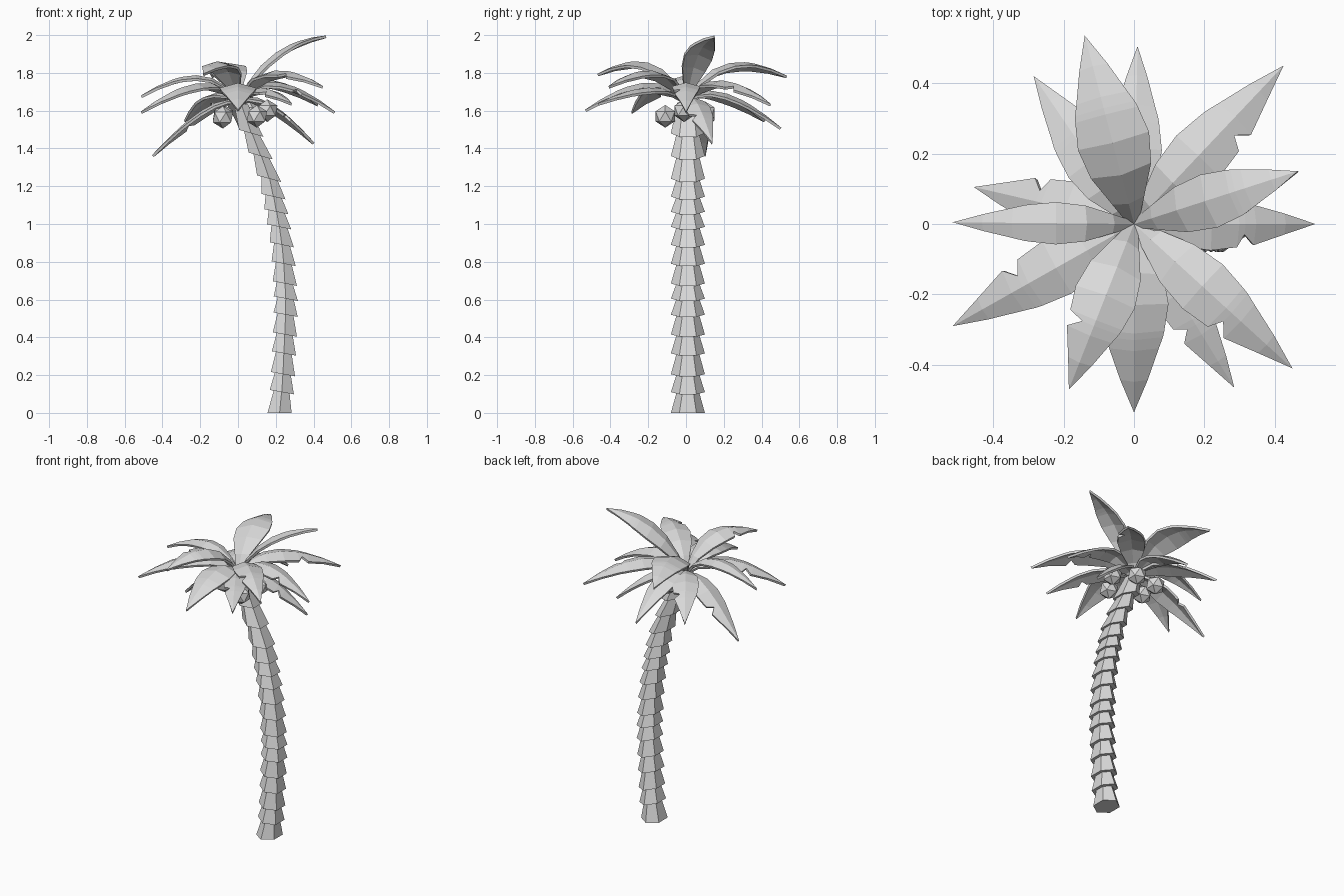
import bpy, bmesh, math
from mathutils import Vector

cube = bpy.data.objects.get("Cube")
if cube:
    bpy.data.objects.remove(cube, do_unlink=True)

grey = bpy.data.materials.new("plain_grey")
grey.use_nodes = True
GREY = (0.7, 0.7, 0.7, 1)
grey.diffuse_color = GREY
grey.node_tree.nodes["Principled BSDF"].inputs["Base Color"].default_value = GREY


def finish(bm, name):
    bmesh.ops.recalc_face_normals(bm, faces=bm.faces)
    mesh = bpy.data.meshes.new(name)
    bm.to_mesh(mesh)
    bm.free()
    mesh.materials.append(grey)
    obj = bpy.data.objects.new(name, mesh)
    bpy.context.collection.objects.link(obj)
    return obj


# Trunk: stacked six-sided collars, each flared at its lower rim
levels = [(0, .22), (.11, .232), (.205, .238), (.315, .243), (.415, .248),
          (.52, .252), (.605, .253), (.685, .248), (.79, .242), (.89, .232),
          (.985, .218), (1.065, .203), (1.145, .187), (1.24, .165),
          (1.36, .12), (1.48, .07), (1.63, .015)]


def ring(bm, x, z, radius, tilt):
    verts = []
    for i in range(6):
        a = math.pi / 2 + i * math.pi / 3
        dx = 0.82 * radius * math.cos(a)
        verts.append(bm.verts.new((x + dx, 0.01 + radius * math.sin(a), z - tilt * dx)))
    return verts


bm = bmesh.new()
for i, ((z0, x0), (z1, x1)) in enumerate(zip(levels, levels[1:])):
    lean = 0.18 + max(0, (x0 - x1)) * 2
    low = ring(bm, x0, z0, 0.09, lean if i else 0)
    high = ring(bm, x1, z1 + 0.012, 0.056, lean)
    bm.faces.new(low)
    bm.faces.new(high)
    for j in range(6):
        k = (j + 1) % 6
        bm.faces.new((low[j], low[k], high[k], high[j]))
finish(bm, "trunk")

# Coconuts: faceted balls under the crown
nuts = [(-.08, -.02, 1.565), (.1, -.11, 1.57), (.155, -.01, 1.6),
        (.06, .1, 1.59), (-.08, .1, 1.575)]
for i, centre in enumerate(nuts):
    bm = bmesh.new()
    bmesh.ops.create_icosphere(bm, subdivisions=1, radius=0.06)
    bmesh.ops.translate(bm, verts=bm.verts, vec=centre)
    finish(bm, f"coconut_{i + 1}")

# Fronds: arched, ridged leaves; some have a slit in one edge
ROOT = Vector((0, 0, 1.65))
# Position along the leaf, plain edge width, slit edge width
OUTLINE = [(0, .15, .15), (.16, .45, .45), (.35, .85, .85), (.53, 1, 1),
           (.67, .88, .88), (.7, .84, .4), (.75, .72, .8), (.88, .4, .4), (1, 0, 0)]


def frond(name, tip, arch, width, slit, roll=0):
    tip = Vector(tip)
    bend = Vector((tip.x * 0.3, tip.y * 0.3, arch))
    side = Vector((tip.y, -tip.x, 0)).normalized()
    side = (side + Vector((0, 0, roll))).normalized()
    bm = bmesh.new()
    rows = []
    for t, plain, cut in OUTLINE:
        p = ROOT * (1 - t) ** 2 + bend * 2 * t * (1 - t) + tip * t * t
        tangent = ((bend - ROOT) * (1 - t) + (tip - bend) * t).normalized()
        normal = side.cross(tangent)
        row = []
        for s, w in ((-1, plain), (0, 0), (1, cut if slit else plain)):
            row.append(bm.verts.new(p + side * s * w * width - normal * w * width * 0.28))
        rows.append(row)
    for a, b in zip(rows, rows[1:]):
        for j in range(2):
            bm.faces.new((a[j], a[j + 1], b[j + 1], b[j]))
    bmesh.ops.remove_doubles(bm, verts=bm.verts, dist=0.0005)
    obj = finish(bm, name)
    # Face the blade upward, then thicken it downward
    if sum(p.normal.z for p in obj.data.polygons) < 0:
        obj.data.flip_normals()
    solid = obj.modifiers.new("thickness", "SOLIDIFY")
    solid.thickness = 0.014
    solid.offset = -1


fronds = [
    ((-.14, .535, 1.785), 1.98, .105, False, .12),
    ((.01, .505, 1.51), 1.81, .075, False),
    ((.425, .45, 1.635), 1.88, .085, True),
    ((.465, .15, 1.998), 1.97, .08, False, .18),
    ((.515, 0, 1.595), 1.88, .075, True),
    ((.45, -.41, 1.73), 1.93, .085, True),
    ((.285, -.465, 1.64), 1.80, .07, True),
    ((0, -.535, 1.605), 1.87, .098, False),
    ((-.185, -.47, 1.795), 1.98, .09, True),
    ((-.515, -.29, 1.595), 1.87, .085, True),
    ((-.515, .005, 1.68), 1.91, .06, False),
    ((-.455, .105, 1.365), 1.71, .08, True),
    ((-.285, .42, 1.55), 1.79, .08, True),
    ((.405, .14, 1.43), 1.75, .075, True),
]
for i, spec in enumerate(fronds):
    frond(f"frond_{i + 1}", *spec)
